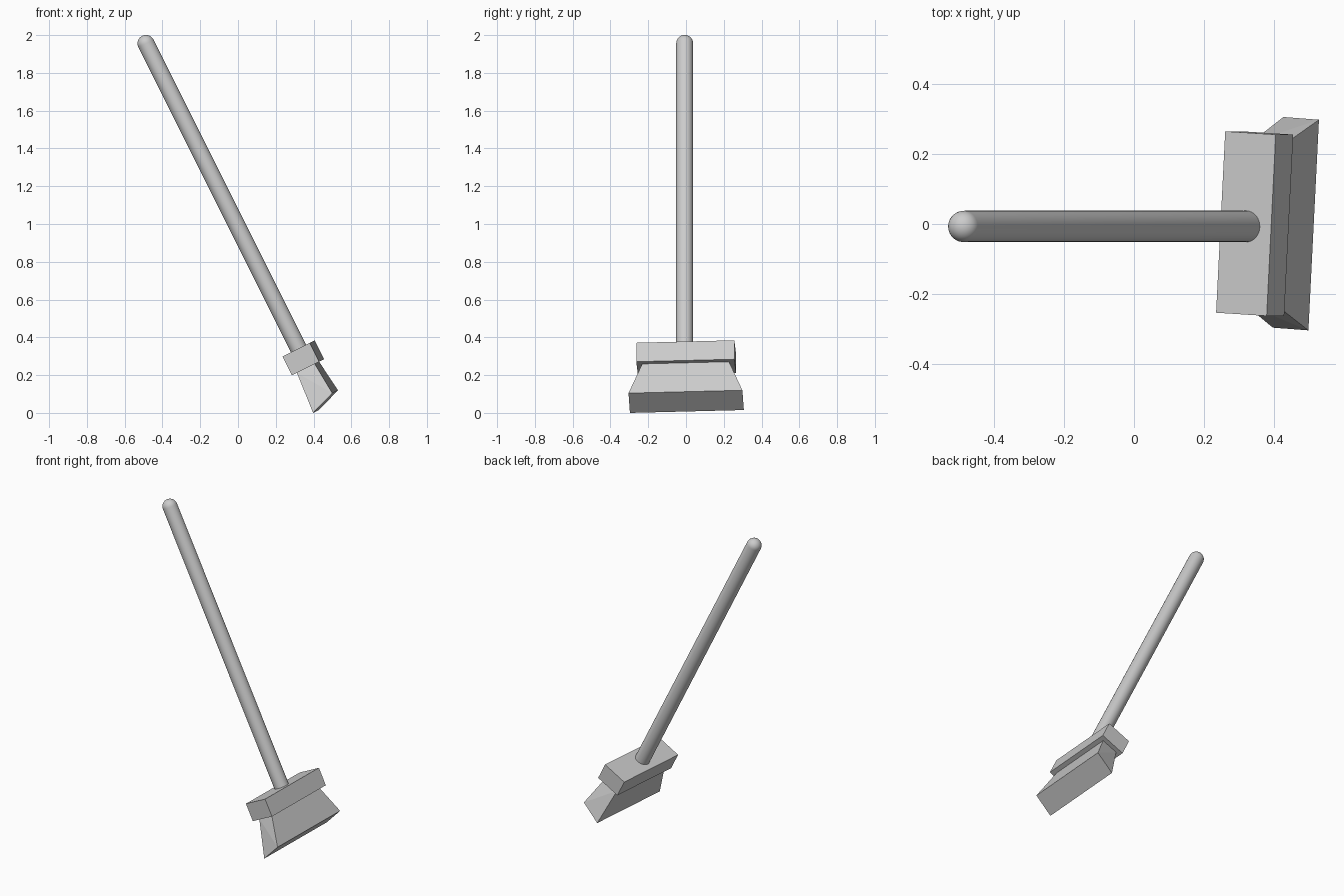
import bpy, bmesh, math
from mathutils import Matrix, Vector

if "Cube" in bpy.data.objects:
    bpy.data.objects.remove(bpy.data.objects["Cube"])

# Tilted broom frame: X across the head, Y along the head, Z up the handle
up = Vector((-0.447, 0, 0.894)).normalized()
along = Vector((0.05, 0.998, 0.025)).normalized()
across = along.cross(up).normalized()
frame = Matrix((across, along, up)).transposed().to_4x4()
frame.translation = (0.3455, 0.001, 0.2915)


def add_part(name, bm):
    bmesh.ops.recalc_face_normals(bm, faces=bm.faces)
    mesh = bpy.data.meshes.new(name)
    bm.to_mesh(mesh)
    bm.free()
    obj = bpy.data.objects.new(name, mesh)
    bpy.context.collection.objects.link(obj)
    obj.matrix_world = frame
    return obj


def add_prism(name, bottom, top, half_bottom, half_top):
    """Six-sided block from an (x, z) edge pair and half length at each end."""
    bm = bmesh.new()
    for edge, half in ((bottom, half_bottom), (top, half_top)):
        for x, z in edge:
            for side in (-1, 1):
                bm.verts.new((x, side * half, z))
    bmesh.ops.convex_hull(bm, input=bm.verts)
    bmesh.ops.dissolve_limit(bm, angle_limit=math.radians(1),
                             verts=bm.verts, edges=bm.edges)
    return add_part(name, bm)


# Head block
add_prism("head_block", [(-0.081, -0.056), (0.081, -0.056)],
          [(-0.081, 0.056), (0.081, 0.056)], 0.26, 0.26)

# Flared bristles with a slanted end
add_prism("bristles", [(-0.067, -0.284), (0.071, -0.236)],
          [(-0.053, -0.056), (0.053, -0.056)], 0.302, 0.23)

# Round handle with a domed tip, spun from a profile
radius, tip, offset = 0.045, 1.861, -0.008
profile = [(0, 0.03), (radius, 0.03)]
profile += [(radius * math.cos(a), tip + radius * math.sin(a))
            for a in (math.pi / 2 * i / 8 for i in range(9))]
bm = bmesh.new()
verts = [bm.verts.new((r, offset, z)) for r, z in profile]
edges = [bm.edges.new(pair) for pair in zip(verts, verts[1:])]
bmesh.ops.spin(bm, geom=verts + edges, cent=(0, offset, 0), axis=(0, 0, 1),
               angle=math.tau, steps=32, use_duplicate=False)
bmesh.ops.remove_doubles(bm, verts=bm.verts, dist=0.0005)
handle = add_part("handle", bm)
bpy.context.view_layer.objects.active = handle
handle.select_set(True)
bpy.ops.object.shade_smooth_by_angle(angle=math.radians(40))
